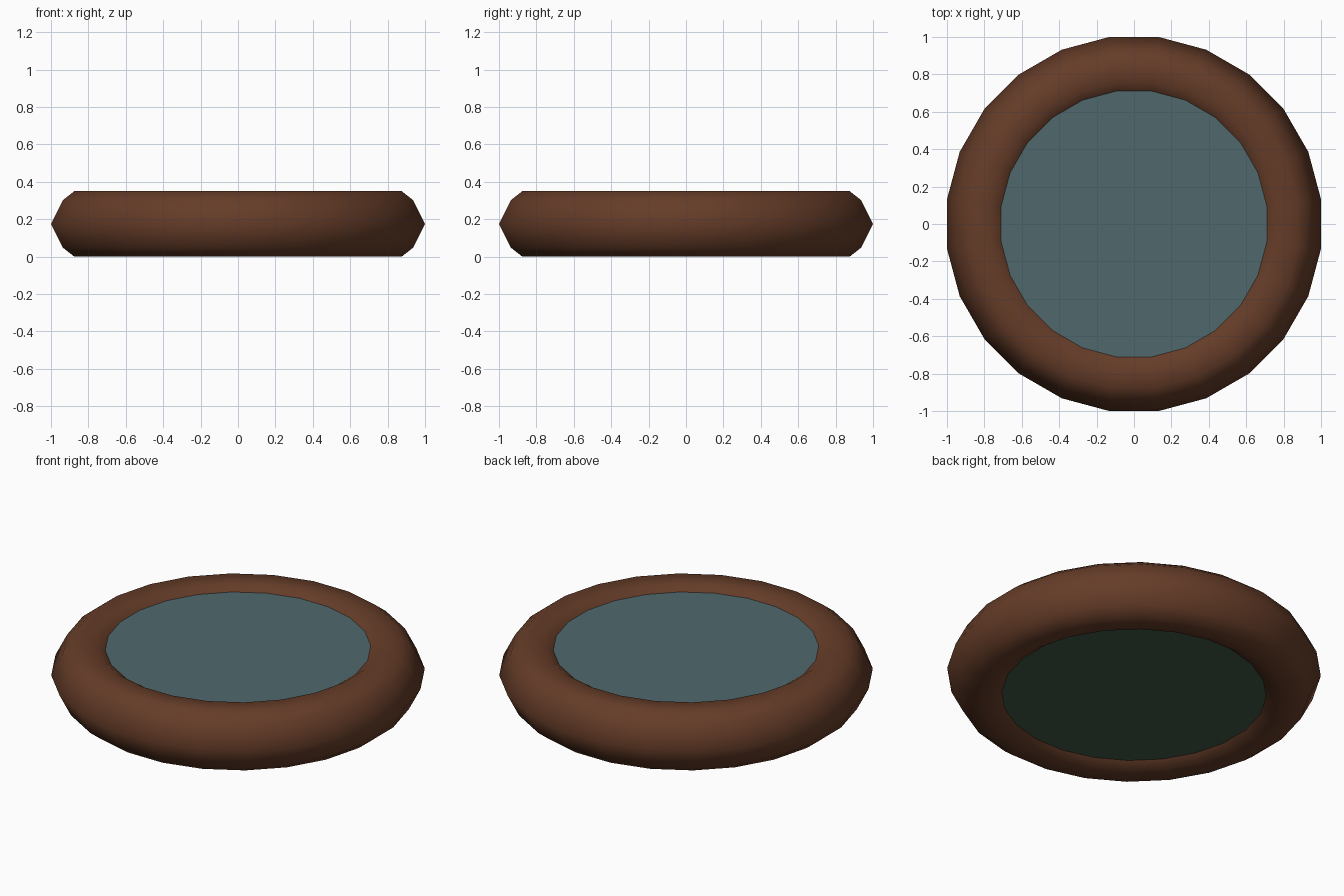
import bpy, bmesh, math

if "Cube" in bpy.data.objects:
    bpy.data.objects.remove(bpy.data.objects["Cube"])

SEG = 24            # sides around the ring
MID = 0.175         # half height of the model


def material(name, rgb):
    m = bpy.data.materials.new(name)
    m.diffuse_color = (*rgb, 1.0)
    m.use_nodes = True
    m.node_tree.nodes["Principled BSDF"].inputs["Base Color"].default_value = m.diffuse_color
    return m


def lathe(name, profile, mat, closed=False):
    """Spin a (radius, z) profile about z; a side faces each axis."""
    bm = bmesh.new()
    rings = []
    for r, z in profile:
        ring = []
        for i in range(SEG):
            a = 2 * math.pi * (i + 0.5) / SEG
            ring.append(bm.verts.new((r * math.cos(a), r * math.sin(a), z)))
        rings.append(ring)
    pairs = list(zip(rings, rings[1:]))
    if closed:
        pairs.append((rings[-1], rings[0]))
    for a, b in pairs:
        for i in range(SEG):
            j = (i + 1) % SEG
            bm.faces.new((a[i], a[j], b[j], b[i]))
    if not closed:
        bm.faces.new(rings[0])
        bm.faces.new(rings[-1])
    bmesh.ops.recalc_face_normals(bm, faces=bm.faces)
    me = bpy.data.meshes.new(name)
    bm.to_mesh(me)
    bm.free()
    me.materials.append(mat)
    ob = bpy.data.objects.new(name, me)
    bpy.context.collection.objects.link(ob)
    return ob


brown = material("brown", (0.13, 0.045, 0.021))
teal = material("teal", (0.08, 0.138, 0.15))
green = material("murky green", (0.055, 0.10, 0.065))

# Rounded rim: upper half profile from outside to inside, then mirrored below
upper = [(1.0086, 0), (0.944, 0.127), (0.883, MID), (0.765, MID),
         (0.695, 0.127), (0.634, 0)]
profile = [(r, MID + h) for r, h in upper]
profile += [(r, MID - h) for r, h in reversed(upper[1:-1])]
rim = lathe("rim", profile, brown, closed=True)
for p in rim.data.polygons:
    p.use_smooth = True

# Flat panels filling the rim, one above and one below
lathe("top_panel", [(0.735, 0.29), (0.735, 0.317)], teal)
lathe("bottom_panel", [(0.735, 0.035), (0.735, 0.062)], green)
